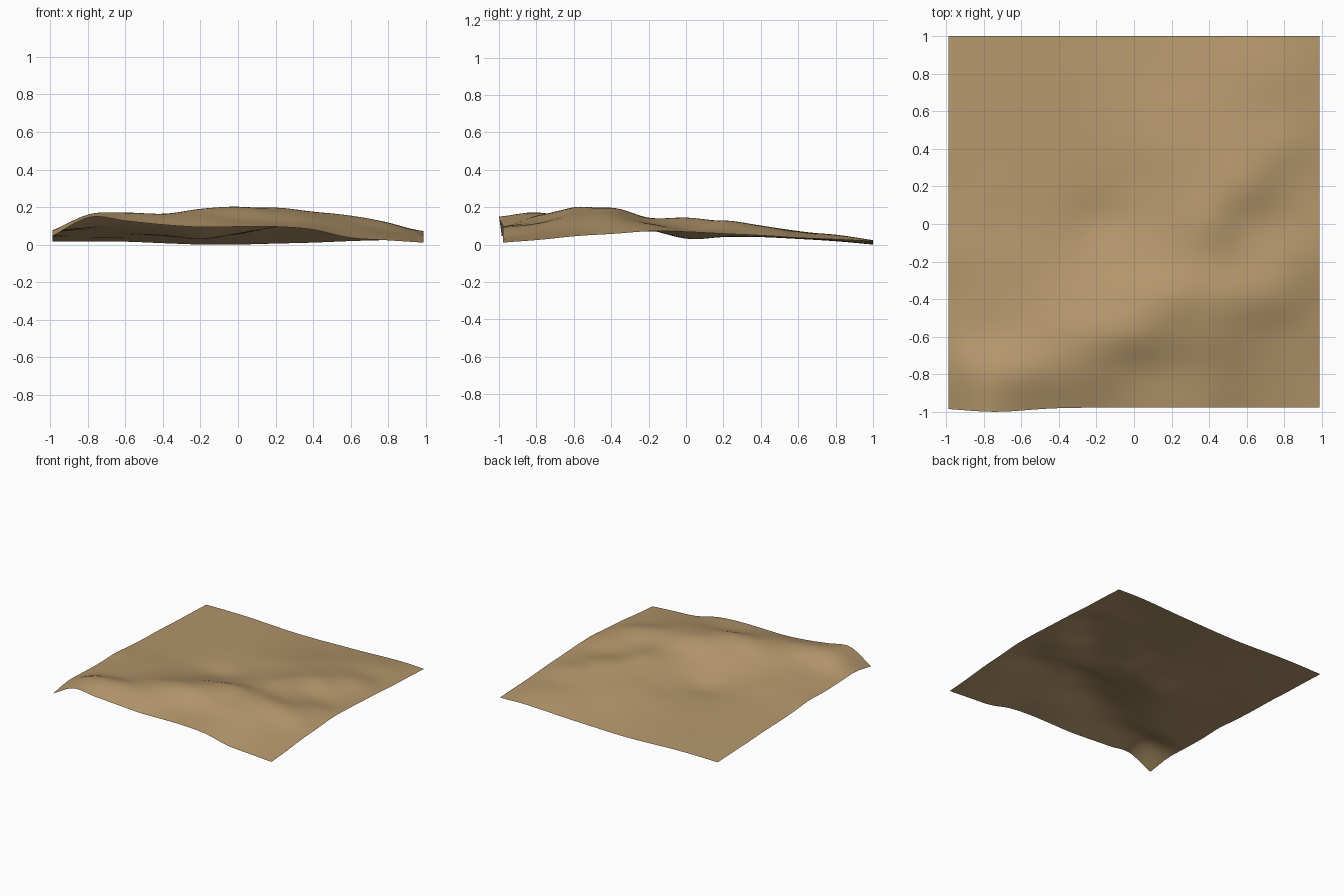
import bpy, bmesh, math

if "Cube" in bpy.data.objects:
    bpy.data.objects.remove(bpy.data.objects["Cube"])

# Survey heights in hundredths: rows from back (y=1) to front (y=-1), columns left to right
HEIGHTS = [
    [2.0, 2.2, 2.0, 1.2, 0.5, 0.5, 1.0, 1.5, 2.3, 2.8, 2.2],
    [2.8, 3.0, 3.0, 2.5, 2.2, 2.5, 3.5, 4.5, 5.5, 5.5, 3.2],
    [3.5, 3.8, 3.8, 3.5, 3.5, 4.5, 6.5, 7.5, 7.5, 6.5, 4.0],
    [4.5, 4.5, 4.5, 4.5, 4.5, 6.0, 9.0, 10, 10.5, 9.7, 5.3],
    [5.0, 5.5, 5.5, 5.0, 4.5, 6.0, 10, 12.5, 13, 8.7, 6.2],
    [6.0, 6.5, 6.5, 5.5, 3.5, 7.0, 11.5, 14.8, 10.5, 7.7, 7.2],
    [7.5, 8.0, 8.5, 8.0, 8.5, 11.5, 14, 14.5, 12, 11, 7.6],
    [7.0, 9.0, 10, 12, 14.5, 18, 20, 18, 16, 12.3, 6.2],
    [7.5, 10.5, 12.5, 16, 19.5, 20.5, 18, 16, 12.2, 8.0, 5.0],
    [8.0, 16.5, 17.5, 16.5, 16, 14, 12.5, 11.5, 8.0, 5.5, 3.0],
    [5.0, 15, 13, 11, 9.8, 10, 10, 8.5, 4.2, 2.8, 1.5],
]
N = 72  # cells per side


def spline(values, t):
    """Smooth curve through evenly spaced values, t from 0 to 1."""
    last = len(values) - 1
    i = min(int(t * last), last - 1)
    f = t * last - i
    b, c = values[i], values[i + 1]
    a = values[i - 1] if i > 0 else 2 * b - c
    d = values[i + 2] if i + 2 <= last else 2 * c - b
    return b + 0.5 * f * (c - a + f * (2 * a - 5 * b + 4 * c - d
                                       + f * (3 * (b - c) + d - a)))


def height(u, v):
    return 0.01 * spline([spline(row, u) for row in HEIGHTS], v)


# Ground sheet: a grid lifted to the surveyed heights
mesh = bpy.data.meshes.new("terrain")
bm = bmesh.new()
bmesh.ops.create_grid(bm, x_segments=N, y_segments=N, size=1)
for vert in bm.verts:
    x, y = vert.co.x, vert.co.y
    z = height(min(max((x + 1) / 2, 0), 1), min(max((1 - y) / 2, 0), 1))
    # The front left ridge bulges slightly over the front edge
    bulge = 0.022 * math.exp(-((x + 0.75) / 0.24) ** 2) * max(0, -y) ** 4
    vert.co = (0.988 * x, 0.011 + 0.989 * y - bulge, z)
low = min(v.co.z for v in bm.verts)
for vert in bm.verts:
    vert.co.z -= low
for face in bm.faces:
    face.smooth = True
bm.normal_update()
bm.to_mesh(mesh)
bm.free()

# Single sandy earth colour
earth = bpy.data.materials.new("sandy earth")
earth.diffuse_color = (0.46, 0.31, 0.15, 1)
earth.use_nodes = True
earth.node_tree.nodes["Principled BSDF"].inputs["Base Color"].default_value = earth.diffuse_color
mesh.materials.append(earth)

terrain = bpy.data.objects.new("terrain", mesh)
bpy.context.collection.objects.link(terrain)
